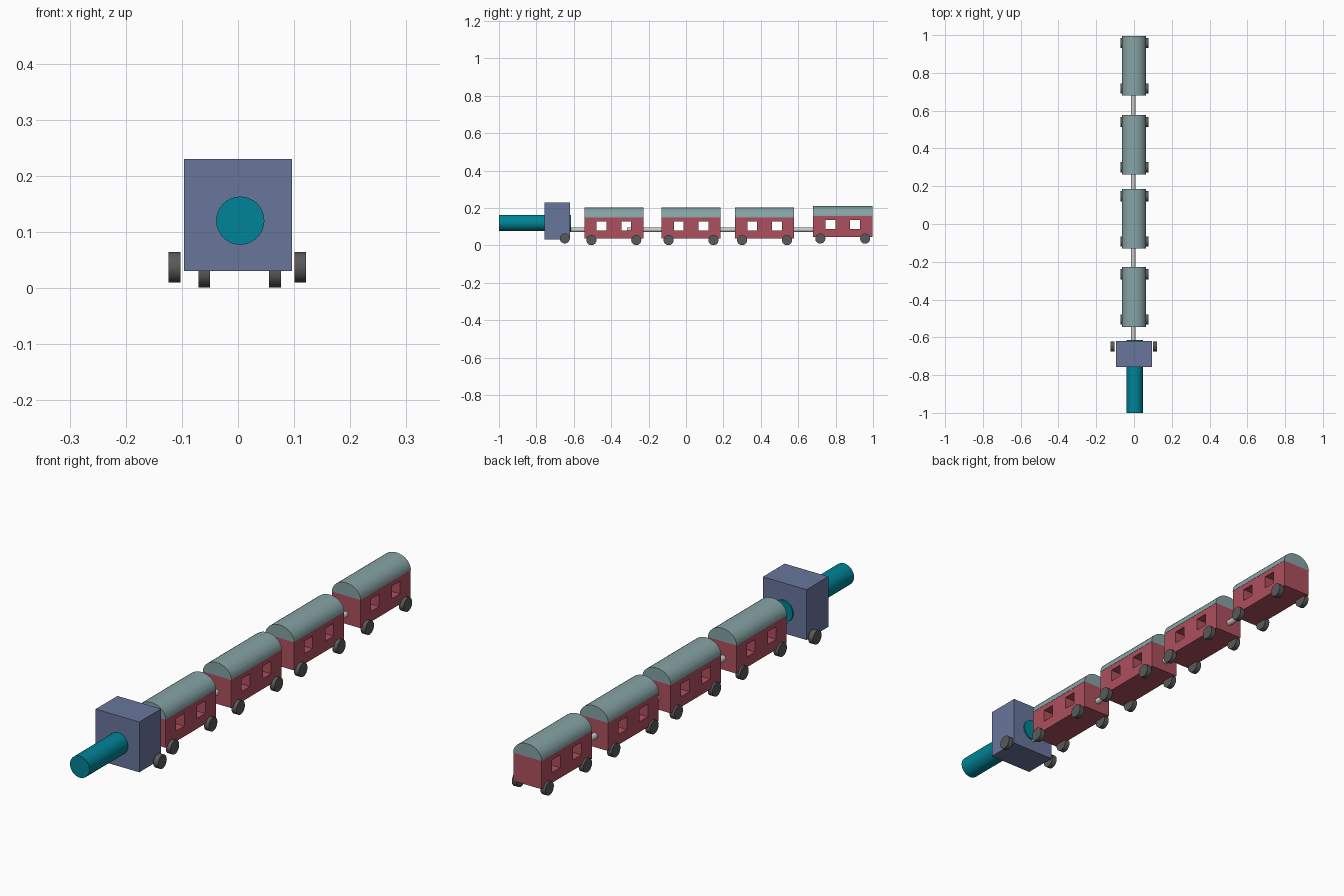
import bpy, bmesh
from math import pi, sin, cos

if "Cube" in bpy.data.objects:
    bpy.data.objects.remove(bpy.data.objects["Cube"])


def material(name, rgb):
    m = bpy.data.materials.new(name)
    m.diffuse_color = (*rgb, 1)
    m.use_nodes = True
    m.node_tree.nodes["Principled BSDF"].inputs["Base Color"].default_value = m.diffuse_color
    return m


BLUE = material("slate_blue", (0.14, 0.18, 0.33))
TEAL = material("teal", (0.0, 0.23, 0.31))
RED = material("red", (0.42, 0.08, 0.11))
SAGE = material("sage", (0.24, 0.37, 0.38))
DARK = material("dark_grey", (0.1, 0.1, 0.1))


def finish(obj, name, mat):
    obj.name = name
    if mat:
        obj.data.materials.append(mat)
    return obj


def box(name, lo, hi, mat=None):
    bpy.ops.mesh.primitive_cube_add(size=1, location=[(a + b) / 2 for a, b in zip(lo, hi)])
    obj = bpy.context.object
    obj.scale = [b - a for a, b in zip(lo, hi)]
    bpy.ops.object.transform_apply(location=False, rotation=False)
    return finish(obj, name, mat)


def cylinder(name, centre, radius, depth, axis, mat=None):
    rot = (0, pi / 2, 0) if axis == "X" else (pi / 2, 0, 0)
    bpy.ops.mesh.primitive_cylinder_add(vertices=32, radius=radius, depth=depth,
                                        location=centre, rotation=rot)
    obj = finish(bpy.context.object, name, mat)
    bpy.ops.object.shade_smooth_by_angle()
    return obj


def arched_roof(name, y0, y1, z, half_width, height):
    bm = bmesh.new()
    arc = [bm.verts.new((half_width * cos(pi * i / 16), y0, z + height * sin(pi * i / 16)))
           for i in range(17)]
    face = bm.faces.new(arc)
    ext = bmesh.ops.extrude_face_region(bm, geom=[face])
    moved = [v for v in ext["geom"] if isinstance(v, bmesh.types.BMVert)]
    bmesh.ops.translate(bm, verts=moved, vec=(0, y1 - y0, 0))
    bmesh.ops.recalc_face_normals(bm, faces=bm.faces)
    mesh = bpy.data.meshes.new(name)
    bm.to_mesh(mesh)
    bm.free()
    obj = bpy.data.objects.new(name, mesh)
    bpy.context.collection.objects.link(obj)
    bpy.context.view_layer.objects.active = obj
    obj.select_set(True)
    bpy.ops.object.shade_smooth_by_angle()
    return finish(obj, name, SAGE)


def carriage(n, y, lift):
    half = 0.158
    body = box(f"carriage_{n}_body", (-0.062, y - half, 0.037 + lift),
               (0.062, y + half, 0.149 + lift), RED)
    # Window openings right through the body
    for dy in (-0.066, 0.066):
        cutter = box("window_cutter", (-0.2, y + dy - 0.026, 0.078 + lift),
                     (0.2, y + dy + 0.026, 0.128 + lift))
        mod = body.modifiers.new("window", "BOOLEAN")
        mod.operation = "DIFFERENCE"
        mod.solver = "EXACT"
        mod.object = cutter
        bpy.context.view_layer.objects.active = body
        bpy.ops.object.modifier_apply(modifier=mod.name)
        bpy.data.objects.remove(cutter, do_unlink=True)
    bpy.ops.object.select_all(action="DESELECT")
    arched_roof(f"carriage_{n}_roof", y - half, y + half, 0.149 + lift, 0.063, 0.052)
    for side, x in (("left", -0.06), ("right", 0.066)):
        for end, dy in (("front", -0.12), ("back", 0.12)):
            cylinder(f"carriage_{n}_{end}_{side}_wheel", (x, y + dy, 0.028 + lift),
                     0.027, 0.021, "X", DARK)


# Engine: boiler, cab and one pair of wheels
cylinder("boiler", (0.004, -0.807, 0.12), 0.043, 0.386, "Y", TEAL)
box("cab", (-0.096, -0.757, 0.03), (0.096, -0.62, 0.23), BLUE)
for side, x in (("left", -0.113), ("right", 0.111)):
    cylinder(f"engine_{side}_wheel", (x, -0.648, 0.037), 0.027, 0.021, "X", DARK)

# Carriages, the last one sitting slightly higher
for n, (y, lift) in enumerate([(-0.386, 0), (0.027, 0), (0.42, 0), (0.838, 0.008)], 1):
    carriage(n, y, lift)

# Coupling rods
for n, (y0, y1) in enumerate([(-0.63, -0.5), (-0.315, -0.115), (0.14, 0.3), (0.54, 0.73)], 1):
    cylinder(f"coupling_{n}", (-0.004, (y0 + y1) / 2, 0.083), 0.012, y1 - y0, "Y")
